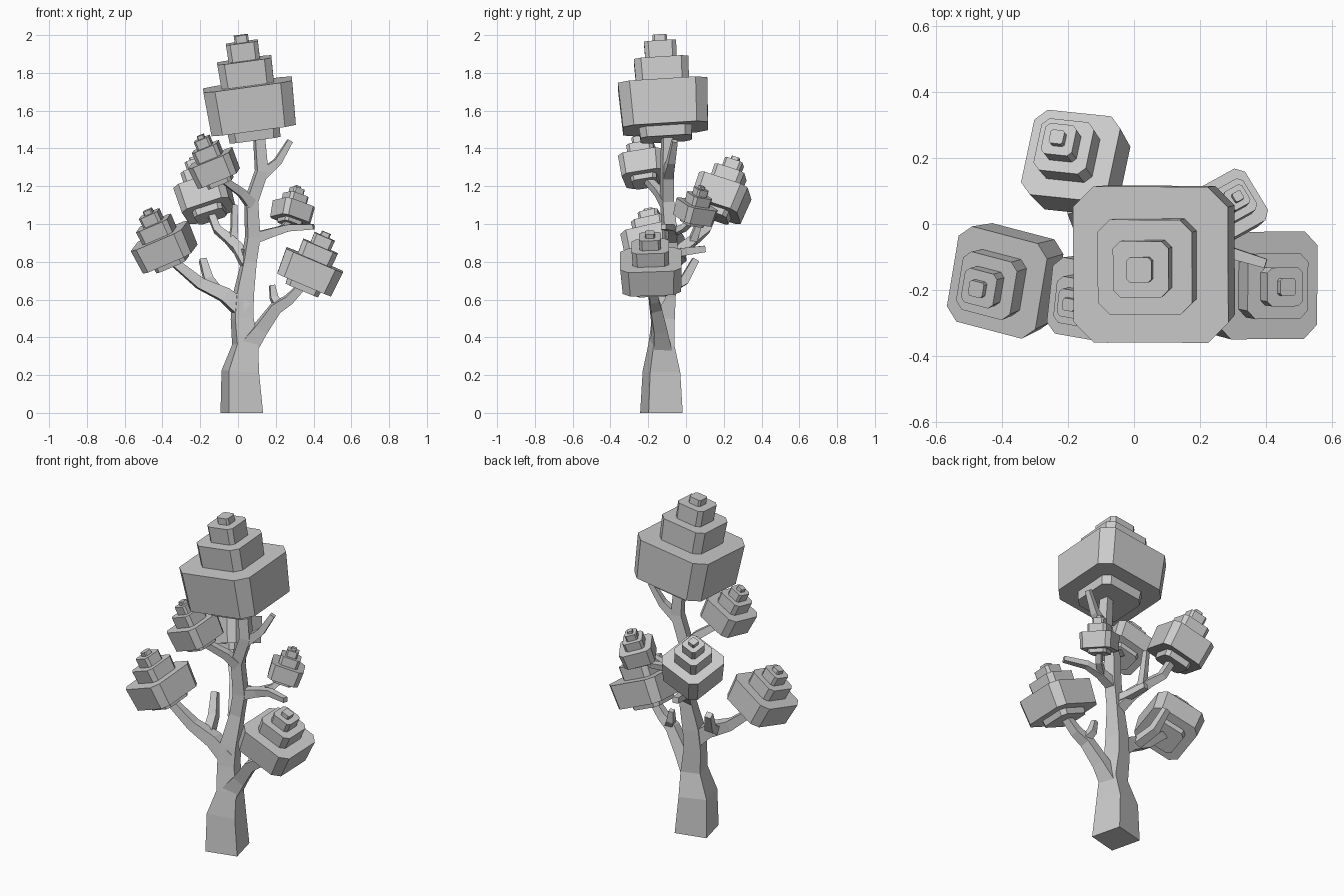
import bpy, bmesh, math
from mathutils import Vector, Matrix

if "Cube" in bpy.data.objects:
    bpy.data.objects.remove(bpy.data.objects["Cube"])

YAW = math.radians(14)
REF_Y = Vector((-math.sin(YAW), math.cos(YAW), 0))
REF_X = Vector((math.cos(YAW), math.sin(YAW), 0))


def finish(name, bm):
    bmesh.ops.recalc_face_normals(bm, faces=bm.faces)
    me = bpy.data.meshes.new(name)
    bm.to_mesh(me)
    bm.free()
    ob = bpy.data.objects.new(name, me)
    bpy.context.collection.objects.link(ob)


def loft(bm, rings):
    """Bridge equal rings and cap both ends."""
    rings = [[bm.verts.new(p) for p in r] for r in rings]
    n = len(rings[0])
    for a, b in zip(rings, rings[1:]):
        for i in range(n):
            bm.faces.new((a[i], a[(i + 1) % n], b[(i + 1) % n], b[i]))
    bm.faces.new(rings[0][::-1])
    bm.faces.new(rings[-1])


def limb(name, pts):
    """Four-sided tapered limb through (x, y, z, half width) points."""
    ps = [Vector(p[:3]) for p in pts]
    d = (ps[-1] - ps[0]).normalized()
    ref = REF_Y if abs(d.dot(REF_Y)) < 0.75 else REF_X
    rings = []
    for i, p in enumerate(ps):
        t = (ps[min(i + 1, len(ps) - 1)] - ps[max(i - 1, 0)]).normalized()
        if p.z == 0:
            t = Vector((0, 0, 1))
        u = (ref - t * ref.dot(t)).normalized()
        v = t.cross(u)
        h = pts[i][3]
        rings.append([p + u * a * h + v * b * h for a, b in ((1, 1), (-1, 1), (-1, -1), (1, -1))])
    bm = bmesh.new()
    loft(bm, rings)
    finish(name, bm)


# Tier: start, end (fraction of length), bottom and top width factors
TIERS = [(0, .13, .57, .60), (.10, .525, .95, 1), (.50, .76, .59, .61),
         (.74, .93, .35, .36), (.91, 1, .16, .16)]


def foliage(name, base, tip, half, yaw=0):
    """Stack of chamfered square blocks along a tilted axis."""
    base, tip = Vector(base), Vector(tip)
    ax = tip - base
    length = ax.length
    rot = Vector((0, 0, 1)).rotation_difference(ax).to_matrix().to_4x4()
    mat = Matrix.Translation(base) @ rot @ Matrix.Rotation(math.radians(yaw), 4, 'Z')

    def ring(r, z):
        c = r * 0.74
        return [mat @ Vector((x, y, z)) for x, y in
                ((r, -c), (r, c), (c, r), (-c, r), (-r, c), (-r, -c), (-c, -r), (c, -r))]

    bm = bmesh.new()
    for z0, z1, r0, r1 in TIERS:
        loft(bm, [ring(half * r0, length * z0), ring(half * r1, length * z1)])
    finish(name, bm)


# Trunk
limb("trunk", [(.02, -.13, 0, .093), (.012, -.13, .22, .082), (.038, -.13, .36, .057),
               (.022, -.12, .5, .05), (.028, -.11, .62, .046), (.058, -.09, .8, .034),
               (.078, -.085, .93, .034), (.07, -.1, 1.12, .031), (.125, -.1, 1.28, .03),
               (.11, -.1, 1.48, .026)])

# Main branches
limb("left_branch", [(.03, -.12, .54, .045), (-.07, -.13, .625, .037),
                     (-.2, -.14, .685, .029), (-.36, -.16, .815, .02)])
limb("right_branch", [(.035, -.13, .33, .052), (.12, -.14, .445, .036),
                      (.2, -.16, .555, .03), (.27, -.17, .6, .025), (.355, -.18, .69, .02)])
limb("back_branch", [(.05, -.1, .78, .03), (.0, -.02, .87, .027),
                     (-.06, .06, .93, .023), (-.11, .11, .97, .02), (-.15, .15, 1.07, .018)])
limb("upper_left_branch", [(.075, -.1, 1.1, .028), (.02, -.14, 1.165, .022),
                           (-.1, -.218, 1.25, .017)])
limb("side_branch", [(.07, -.085, .92, .03), (.18, -.07, .955, .023),
                     (.27, -.08, .98, .018), (.4, -.12, .985, .014)])
limb("small_side_branch", [(.17, -.07, .955, .018), (.24, -.01, .98, .016), (.28, .04, 1.03, .014)])
limb("upper_fork", [(.115, -.1, 1.25, .028), (.21, -.08, 1.33, .02), (.275, -.06, 1.44, .014)])

# Bare twigs
limb("left_twig", [(-.11, -.12, .64, .026), (-.155, -.01, .7, .024), (-.187, .05, .81, .018)])
limb("right_twig", [(.22, -.16, .56, .022), (.19, -.13, .61, .02), (.18, -.12, .675, .014)])
limb("back_low_twig", [(.05, -.09, .84, .024), (.02, .0, .855, .02), (.0, .1, .868, .017)])
limb("back_tall_twig", [(-.03, .03, .9, .02), (-.02, .06, .98, .017), (-.02, .08, 1.1, .014)])

# Foliage clusters
foliage("crown_foliage", (.09, -.105, 1.45), (.015, -.14, 2.0), .237, 0)
foliage("left_foliage", (-.345, -.155, .785), (-.48, -.198, 1.075), .15, -12)
foliage("right_foliage", (.338, -.18, .65), (.468, -.192, .955), .163, 0)
foliage("back_foliage", (-.145, .145, 1.04), (-.235, .265, 1.35), .138, -9)
foliage("upper_left_foliage", (-.09, -.215, 1.215), (-.2, -.245, 1.47), .118, -8)
foliage("small_right_foliage", (.272, .03, 1.0), (.316, .085, 1.2), .092, 30)
